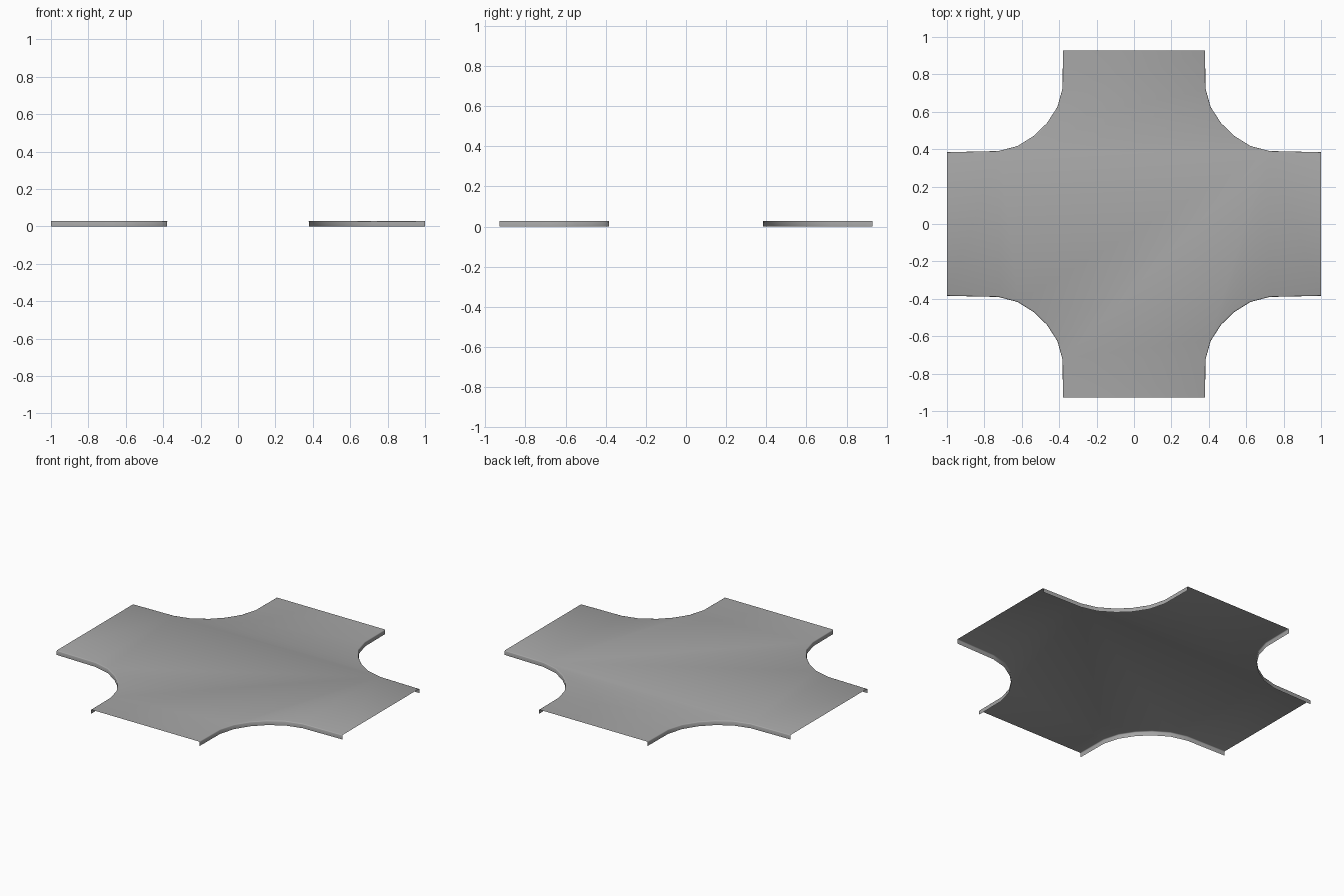
import bpy, bmesh

if "Cube" in bpy.data.objects:
    bpy.data.objects.remove(bpy.data.objects["Cube"])

H = 0.028   # height of the tray cross
# quarter edge: straight, rounded inner corner, straight
quarter = [(0.38, 0.928), (0.382, 0.725), (0.41, 0.625), (0.465, 0.54),
           (0.533, 0.473), (0.622, 0.417), (0.725, 0.39), (1.0, 0.384)]
# flange section: inset from the edge, height (softly folded edge)
section = [(0.005, H), (0.0015, H - 0.0015), (0.0, H - 0.005), (0.0, 0.0)]
corners = [(1, 1), (1, -1), (-1, -1), (-1, 1)]
last = len(quarter) - 1


def inset_point(k, d):
    """Quarter-edge point moved inwards; the open ends stay on the end line."""
    x, y = quarter[k]
    return (x if k == last else x - d, y if k == 0 else y - d)


bm = bmesh.new()
outline = []
for sx, sy in corners:
    # turned-down side flange along one curved edge, ends left open
    rows = []
    for d, z in section:
        pts = [inset_point(k, d) for k in range(last + 1)]
        rows.append([bm.verts.new((x * sx, y * sy, z)) for x, y in pts])
    if sx * sy < 0:
        rows = [r[::-1] for r in rows]
    for a, b in zip(rows, rows[1:]):
        for k in range(last):
            bm.faces.new((a[k], a[k + 1], b[k + 1], b[k]))
    outline += rows[0]

# flat cover sheet joined to the flanges (outline runs clockwise from above)
bm.faces.new(outline[::-1])
for f in bm.faces:
    f.smooth = True

me = bpy.data.meshes.new("cross_cover")
bm.to_mesh(me)
bm.free()
cover = bpy.data.objects.new("cross_cover", me)
bpy.context.collection.objects.link(cover)

# dark grey metal
mat = bpy.data.materials.new("dark_grey")
mat.diffuse_color = (0.38, 0.38, 0.38, 1)
mat.use_nodes = True
mat.node_tree.nodes["Principled BSDF"].inputs["Base Color"].default_value = mat.diffuse_color
me.materials.append(mat)
